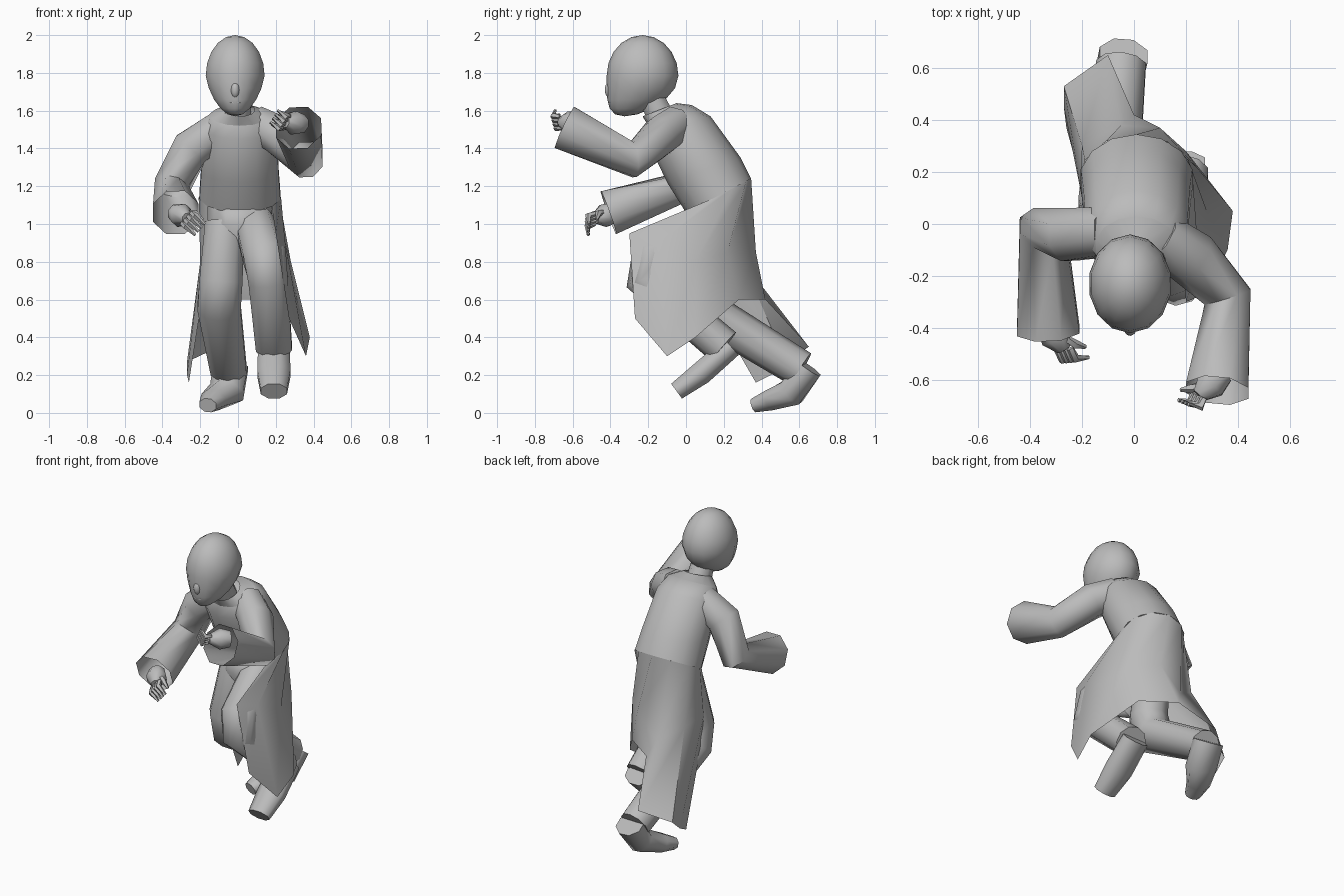
import bpy, bmesh, math
from mathutils import Vector

cube = bpy.data.objects.get("Cube")
if cube:
    bpy.data.objects.remove(cube, do_unlink=True)

shade = (.5, .5, .5, 1)
grey = bpy.data.materials.new("plain grey")
grey.use_nodes = True
grey.diffuse_color = shade
grey.node_tree.nodes["Principled BSDF"].inputs["Base Color"].default_value = shade


def finish(name, bm):
    """Turn a bmesh into a smooth shaded object that keeps its sharp edges."""
    bmesh.ops.recalc_face_normals(bm, faces=bm.faces)
    mesh = bpy.data.meshes.new(name)
    bm.to_mesh(mesh)
    bm.free()
    mesh.materials.append(grey)
    obj = bpy.data.objects.new(name, mesh)
    bpy.context.collection.objects.link(obj)
    bpy.ops.object.select_all(action='DESELECT')
    obj.select_set(True)
    bpy.context.view_layer.objects.active = obj
    bpy.ops.object.shade_smooth_by_angle(angle=math.radians(60))


def loft(name, rows, closed=True, cap_start=True, cap_end=True):
    """Skin a list of equally long point rows."""
    bm = bmesh.new()
    grid = [[bm.verts.new(point) for point in row] for row in rows]
    count = len(grid[0])
    for low, high in zip(grid, grid[1:]):
        for i in range(count if closed else count - 1):
            j = (i + 1) % count
            bm.faces.new((low[i], low[j], high[j], high[i]))
    if closed and cap_start:
        bm.faces.new(grid[0])
    if closed and cap_end:
        bm.faces.new(grid[-1])
    finish(name, bm)


def on_ellipse(center, u, v, angle):
    return center + u * math.cos(angle) + v * math.sin(angle)


def ellipse(center, u, v, sides):
    return [on_ellipse(center, u, v, math.tau * (i + .5) / sides) for i in range(sides)]


def section(front, back, half):
    """Centre and axes of a tilted ellipse through a front and a back (y, z)."""
    f, b = Vector((.01, *front)), Vector((.01, *back))
    return (f + b) / 2, Vector((half, 0, 0)), (b - f) / 2


def body(name, sections, **options):
    loft(name, [ellipse(*section(*entry), sides=14) for entry in sections], **options)


def tube(name, path, sides=8, depth=1, **options):
    """Loft round or flattened rings along a path of (x, y, z, radius)."""
    points = [Vector(entry[:3]) for entry in path]
    last = len(points) - 1
    rows = []
    for i, point in enumerate(points):
        before = (point - points[max(i - 1, 0)]).normalized()
        after = (points[min(i + 1, last)] - point).normalized()
        along = (before + after).normalized()
        u = Vector((1, 0, 0))
        u = (u - along * u.dot(along)).normalized() * path[i][3]
        rows.append(ellipse(point, u, along.cross(u) * depth, sides))
    loft(name, rows, **options)


def ball(name, center, size, reshape=None):
    """Ellipsoid whose unit sphere may first be reshaped by a rule."""
    bm = bmesh.new()
    bmesh.ops.create_uvsphere(bm, u_segments=14, v_segments=10, radius=1)
    for vert in bm.verts:
        if reshape:
            reshape(vert.co)
        vert.co = [c + s * k for c, s, k in zip(center, size, vert.co)]
    finish(name, bm)


def jaw(co):
    """Narrow the lower half and push it forward into a chin."""
    drop = max(0, -co.z)
    co.x *= 1 - drop * .2
    co.y -= drop * drop / 2


# Head, face and neck
ball("head", (-.015, -.23, 1.785), (.16, .19, .215), jaw)
ball("nose", (-.015, -.4, 1.71), (.025, .03, .045))
ball("mouth", (-.015, -.395, 1.64), (.035, .015, .01))
tube("neck", [(0, -.1, 1.5, .08), (0, -.2, 1.7, .07)])

# Coat body and collar
waist = ((0, 1.06), (.345, 1.24), .22)
neckline = ((-.2, 1.52), (.03, 1.63), .16)
body("coat_torso", [
    waist,
    ((-.1, 1.22), (.29, 1.35), .21),
    ((-.21, 1.45), (.13, 1.57), .2),
    neckline,
    ((-.2, 1.55), (-.05, 1.6), .1)])
body("collar", [neckline, ((-.23, 1.57), (-.05, 1.64), .08)],
     cap_start=False, cap_end=False)

# Open coat skirt: hip and hem run from the right front round the back to the left front
hip = [(-.16, 0, .8), (-.2, .1, .8), (-.2, .3, .8), (-.05, .38, .7), (.1, .37, .85),
       (.24, .22, .85), (.28, .05, .8), (.25, -.15, .9), (.2, -.3, .95)]
hem = [(-.26, .37, .16), (-.27, .45, .2), (-.27, .53, .27), (-.1, .65, .35), (0, .42, .6),
       (.2, .28, .6), (.38, .05, .4), (.36, -.1, .3), (.27, -.27, .5)]
top = [on_ellipse(*section(*waist), math.radians(220 - i * 260 / (len(hem) - 1)))
       for i in range(len(hem))]
loft("coat_skirt", [top, hip, hem], closed=False)

# Trousers
body("hips", [
    ((0, 1.1), (.3, 1.15), .17),
    ((-.04, 1), (.3, 1), .18),
    ((.02, .85), (.25, .85), .12)])
tube("left_leg", [(.09, .1, 1, .11), (.14, -.18, .83, .12), (.16, -.21, .7, .11),
                  (.19, .2, .35, .1)], sides=10)
tube("right_leg", [(-.07, .1, 1, .11), (-.09, .03, .7, .12), (-.1, .07, .56, .12),
                   (-.05, .61, .23, .1)], sides=10)

# Shoes
tube("left_shoe", [(.19, .24, .35, .09), (.19, .08, .21, .095), (.19, -.05, .115, .075)],
     depth=.7)
tube("right_shoe", [(-.04, .65, .24, .1), (-.06, .56, .11, .1), (-.13, .45, .07, .075),
                    (-.16, .36, .04, .05)], depth=.8)

# Wide sleeves, open at the cuffs
tube("left_sleeve", [(.1, -.05, 1.53, .1), (.22, -.13, 1.47, .11), (.36, -.28, 1.34, .1),
                     (.32, -.64, 1.51, .13)], cap_end=False)
tube("right_sleeve", [(-.1, -.03, 1.5, .1), (-.25, -.04, 1.4, .11), (-.35, -.02, 1.2, .1),
                      (-.33, -.41, 1.06, .13)], cap_end=False)


# Hands: palm, four curled fingers and a thumb
def hand(side, wrist, palm, tip, curl):
    wrist, palm, tip, curl = map(Vector, (wrist, palm, tip, curl))

    def taper(part, thick, sides, *points):
        widths = (thick, thick * 1.3, thick * .6)
        tube(f"{side}_{part}", [(*p, w) for p, w in zip(points, widths)], sides)

    middle = wrist.lerp(palm, .5)
    knuckle = palm.lerp(tip, .5)
    across = (tip - palm).cross(curl).normalized() * .025
    taper("palm", .05, 8, wrist, middle, palm)
    for i, name in enumerate(("first", "second", "third", "little")):
        shift = across * (i - 1.5)
        taper(name + "_finger", .014, 5, palm + shift, knuckle + shift - curl, tip + shift + curl)
    taper("thumb", .014, 5, middle + across, palm + across * 2 + curl,
          knuckle + across * 2 + curl * 2)


hand("left", (.34, -.57, 1.53), (.25, -.66, 1.54), (.2, -.7, 1.56), (-.01, .015, .01))
hand("right", (-.33, -.38, 1.06), (-.27, -.48, 1.03), (-.21, -.53, .98), (.01, .015, -.01))
